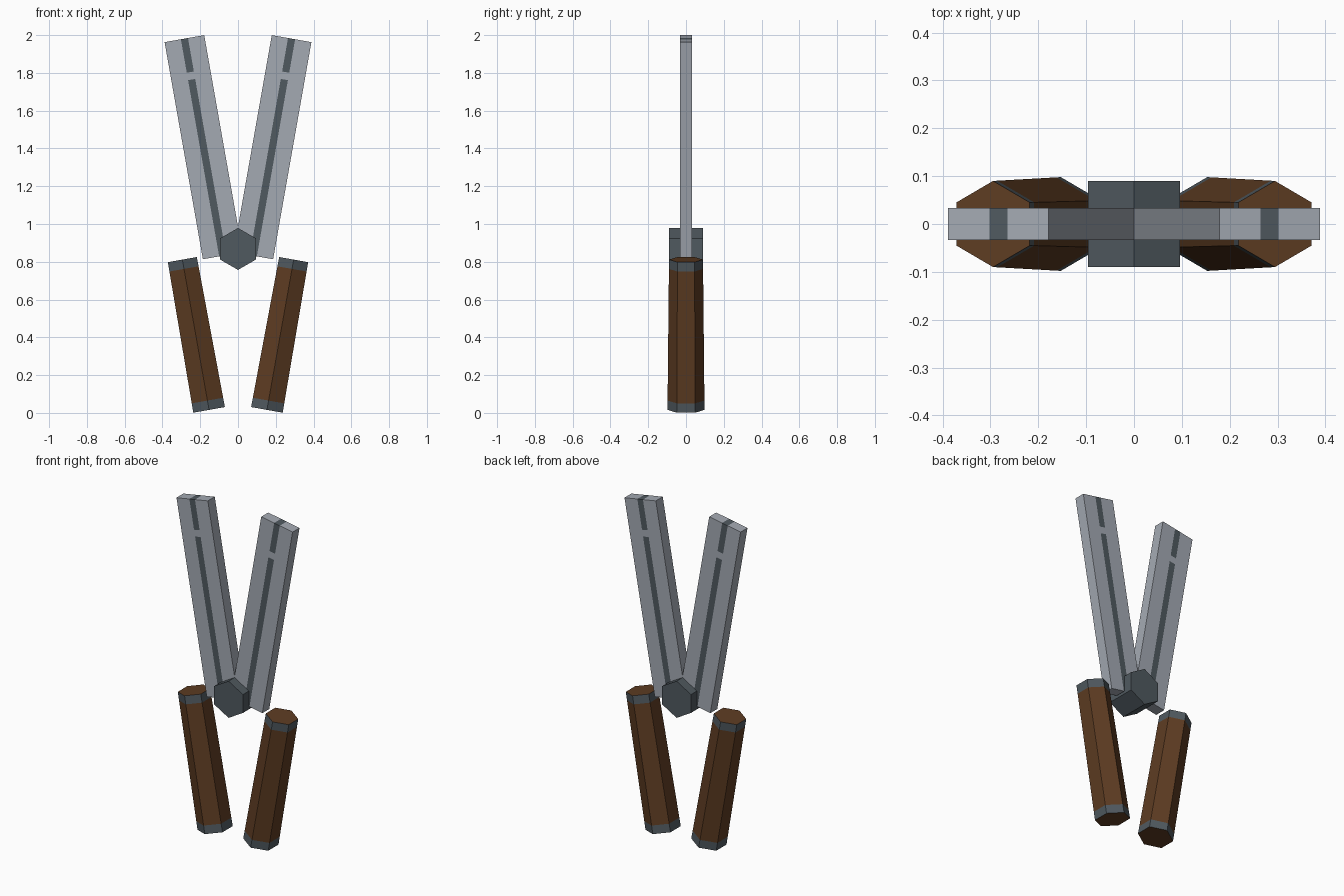
import bpy, bmesh
from math import sin, cos, radians, tau
from mathutils import Matrix, Vector

cube = bpy.data.objects.get("Cube")
if cube:
    bpy.data.objects.remove(cube, do_unlink=True)


def material(name, rgb):
    mat = bpy.data.materials.new(name)
    mat.use_nodes = True
    mat.diffuse_color = (*rgb, 1)
    mat.node_tree.nodes["Principled BSDF"].inputs["Base Color"].default_value = (*rgb, 1)
    return mat


STEEL = material("light steel", (0.37, 0.40, 0.45))
IRON = material("dark iron", (0.08, 0.10, 0.115))
WOOD = material("brown wood", (0.11, 0.045, 0.016))


def finish(name, bm, mats, place):
    bmesh.ops.recalc_face_normals(bm, faces=bm.faces)
    mesh = bpy.data.meshes.new(name)
    bm.to_mesh(mesh)
    bm.free()
    for mat in mats:
        mesh.materials.append(mat)
    obj = bpy.data.objects.new(name, mesh)
    obj.matrix_world = place
    bpy.context.collection.objects.link(obj)
    return obj


def hex_prism(rings):
    """Capped six-sided prism along z from (height, radius) rings, corners on +-y."""
    bm = bmesh.new()
    loops = [[bm.verts.new((r * sin(i * tau / 6), r * cos(i * tau / 6), z))
              for i in range(6)] for z, r in rings]
    for low, high in zip(loops, loops[1:]):
        for i in range(6):
            j = (i + 1) % 6
            bm.faces.new((low[i], low[j], high[j], high[i]))
    bm.faces.new(loops[0])
    bm.faces.new(loops[-1])
    return bm


def tilted(x, z, side, angle=10):
    """Place a part leaning outward on one side."""
    return Matrix.Translation((x * side, 0, z)) @ Matrix.Rotation(radians(angle) * side, 4, "Y")


def blade(side, name):
    width, depth, length, groove = 0.213, 0.066, 1.167, 0.038
    gap_low, gap_high = length - 0.22, length - 0.18
    bm = bmesh.new()
    bmesh.ops.create_cube(bm, size=1, matrix=Matrix.Translation((0, 0, length / 2))
                          @ Matrix.Diagonal((width, depth, length, 1)))
    # cut outlines of the dark centre stripe
    cuts = [((s * groove / 2, 0, 0), (1, 0, 0)) for s in (-1, 1)]
    cuts += [((0, 0, z), (0, 0, 1)) for z in (gap_low, gap_high)]
    for co, no in cuts:
        bmesh.ops.bisect_plane(bm, geom=bm.verts[:] + bm.edges[:] + bm.faces[:],
                               plane_co=Vector(co), plane_no=Vector(no))
    for f in bm.faces:
        c = f.calc_center_median()
        f.material_index = int(abs(c.x) < groove / 2 and not gap_low < c.z < gap_high)
    finish(name, bm, [STEEL, IRON], tilted(0.081, 0.832, side))


def handle(side, name):
    length, band = 0.808, 0.05
    bm = hex_prism([(0, 0.098), (band, 0.0975), (length - band, 0.0905), (length, 0.09)])
    # iron bands round both ends, wooden end caps
    for f in bm.faces:
        z = f.calc_center_median().z
        f.material_index = int(0.001 < z < band or length - band < z < length - 0.001)
    finish(name, bm, [WOOD, IRON], tilted(0.153, 0.016, side, 10.1))


for side, label in ((1, "left"), (-1, "right")):
    blade(side, label + "_blade")
    handle(side, label + "_handle")

# hexagonal pivot bolt running front to back, one corner pointing up
bolt = hex_prism([(-0.09, 0.111), (0.09, 0.111)])
finish("pivot_bolt", bolt, [IRON],
       Matrix.Translation((0, 0, 0.868)) @ Matrix.Rotation(radians(90), 4, "X"))
